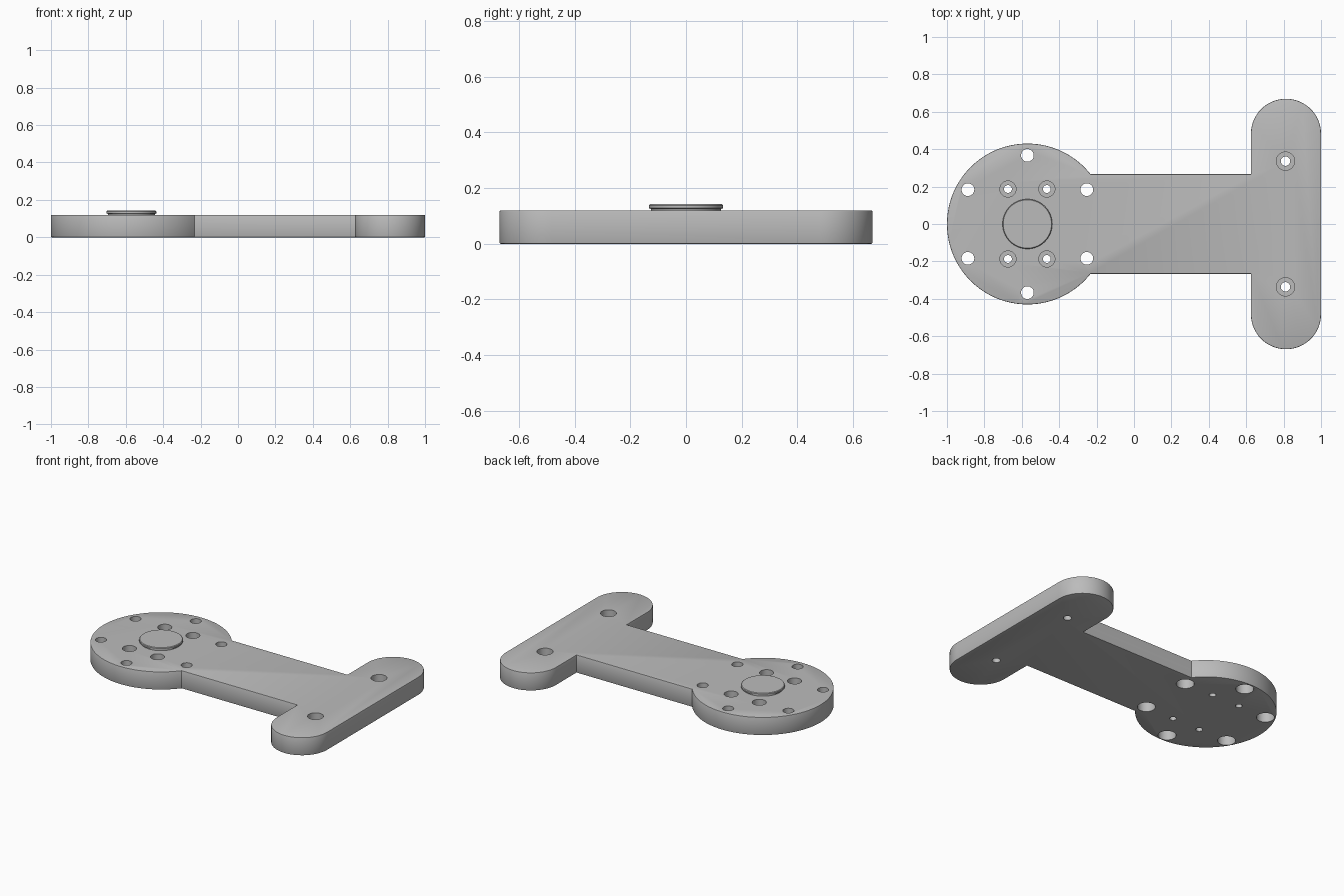
import bpy, bmesh
from math import sin, cos, pi, asin, radians

if "Cube" in bpy.data.objects:
    bpy.data.objects.remove(bpy.data.objects["Cube"], do_unlink=True)

THICK = 0.12
DISC_X, DISC_R = -0.57, 0.43
NECK = 0.266
BAR_X, BAR_R, BAR_Y = 0.8125, 0.1875, 0.482

grey = bpy.data.materials.new("satin grey")
grey.use_nodes = True
color = (0.5, 0.5, 0.5, 1)
grey.diffuse_color = color
grey.node_tree.nodes["Principled BSDF"].inputs["Base Color"].default_value = color


def make_object(name, bm):
    bmesh.ops.recalc_face_normals(bm, faces=bm.faces)
    mesh = bpy.data.meshes.new(name)
    bm.to_mesh(mesh)
    bm.free()
    mesh.materials.append(grey)
    obj = bpy.data.objects.new(name, mesh)
    bpy.context.collection.objects.link(obj)
    return obj


def arc(cx, cy, r, start, end, steps):
    angles = [start + (end - start) * i / steps for i in range(steps + 1)]
    return [(cx + r * cos(a), cy + r * sin(a)) for a in angles]


def turned(bm, x, y, profile, steps=32):
    """Closed turned solid from (radius, height) pairs, bottom to top."""
    rings = []
    for r, z in profile:
        rings.append([bm.verts.new((px, py, z))
                      for px, py in arc(x, y, r, 0, 2 * pi, steps)[:-1]])
    for low, high in zip(rings, rings[1:]):
        for i in range(steps):
            j = (i + 1) % steps
            bm.faces.new((low[i], low[j], high[j], high[i]))
    bm.faces.new(rings[0][::-1])
    bm.faces.new(rings[-1])


def select_only(obj):
    bpy.ops.object.select_all(action="DESELECT")
    obj.select_set(True)
    bpy.context.view_layer.objects.active = obj


# Plate outline: round head, straight neck, rounded crossbar
join = asin(NECK / DISC_R)
inner = BAR_X - BAR_R
outline = arc(DISC_X, 0, DISC_R, join, 2 * pi - join, 96)
outline += [(inner, -NECK)]
outline += arc(BAR_X, -BAR_Y, BAR_R, pi, 2 * pi, 32)
outline += arc(BAR_X, BAR_Y, BAR_R, 0, pi, 32)
outline += [(inner, NECK)]

bm = bmesh.new()
base = bm.faces.new([bm.verts.new((x, y, 0)) for x, y in outline])
side = bmesh.ops.extrude_face_region(bm, geom=[base])
bmesh.ops.translate(bm, vec=(0, 0, THICK),
                    verts=[g for g in side["geom"] if isinstance(g, bmesh.types.BMVert)])
# Soften only the top and bottom rims
rims = [e for e in bm.edges if abs(e.verts[0].co.z - e.verts[1].co.z) < 0.001]
bmesh.ops.bevel(bm, geom=rims, offset=0.004, segments=2, profile=0.5, affect="EDGES")
plate = make_object("mounting_plate", bm)

# Stepped screw holes
bm = bmesh.new()
BELOW, ABOVE = -0.05, THICK + 0.05
for k in range(6):
    a = radians(30 + 60 * k)
    turned(bm, DISC_X + 0.367 * cos(a), 0.367 * sin(a),
           [(0.055, BELOW), (0.055, 0.07), (0.034, 0.07), (0.034, ABOVE)])
for sy in (-1, 1):
    for sx in (-1, 1):
        turned(bm, DISC_X + 0.104 * sx, 0.187 * sy,
               [(0.021, BELOW), (0.021, 0.05), (0.043, 0.05), (0.043, ABOVE)])
    turned(bm, 0.81, 0.336 * sy,
           [(0.025, BELOW), (0.025, 0.05), (0.049, 0.05), (0.049, ABOVE)])
cutter = make_object("hole_cutter", bm)
cutter.hide_render = True

cut = plate.modifiers.new("holes", "BOOLEAN")
cut.operation = "DIFFERENCE"
cut.solver = "EXACT"
cut.object = cutter
select_only(plate)
bpy.ops.object.modifier_apply(modifier=cut.name)
bpy.data.objects.remove(cutter, do_unlink=True)

# Raised centre boss with an undercut
bm = bmesh.new()
turned(bm, DISC_X, 0, [(0.126, THICK - 0.01), (0.126, 0.125), (0.133, 0.128),
                       (0.133, 0.138), (0.129, 0.142)], 64)
boss = make_object("centre_boss", bm)

for obj in (plate, boss):
    select_only(obj)
    bpy.ops.object.shade_smooth_by_angle(angle=radians(30))
